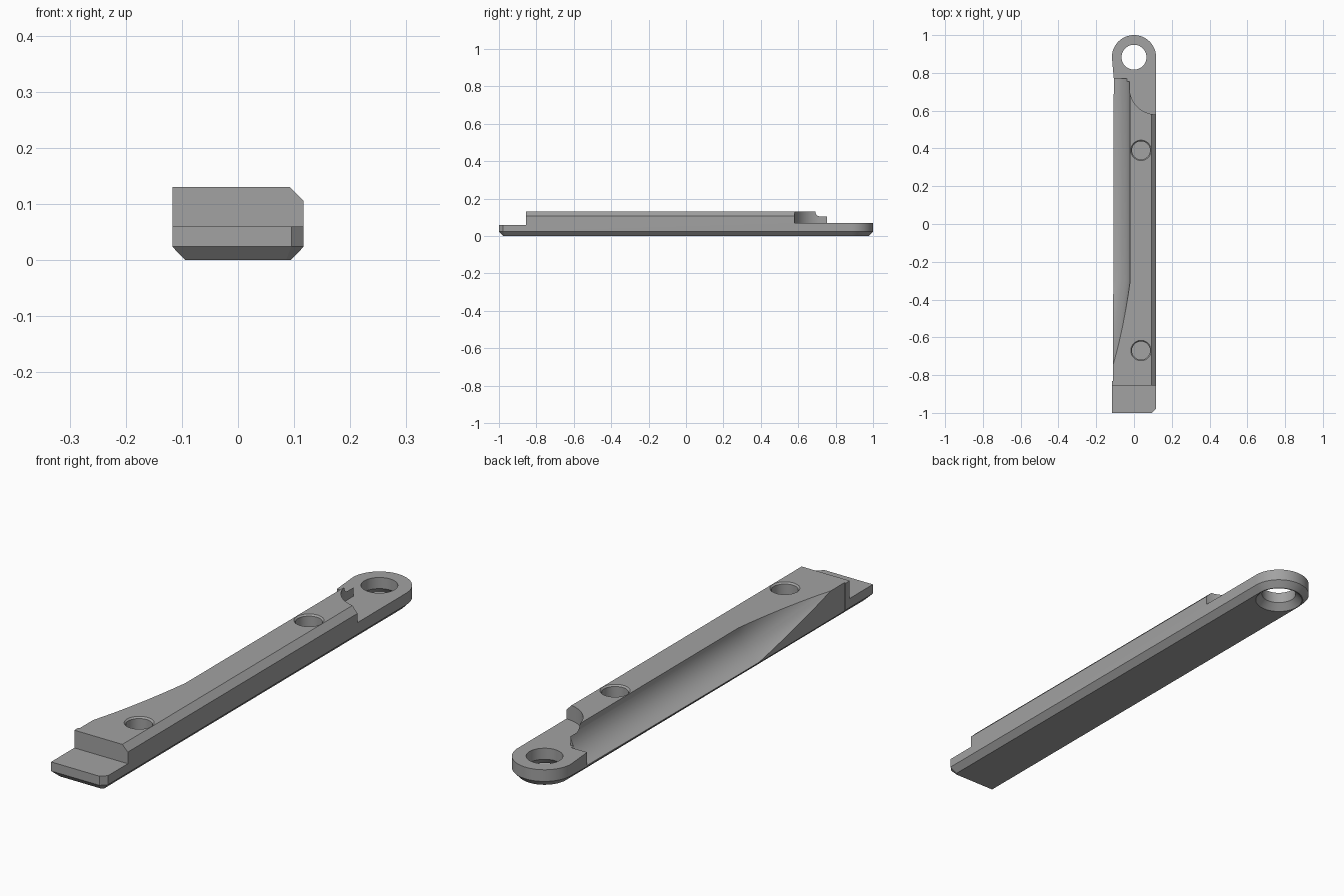
import bpy, bmesh, math

if "Cube" in bpy.data.objects:
    bpy.data.objects.remove(bpy.data.objects["Cube"])

W = 0.117          # half width
H = 0.13           # full height
EYE = 1 - W        # y of the eye centre


def arc(cx, cy, r, a0, a1, n):
    return [(cx + r * math.cos(math.radians(a0 + (a1 - a0) * i / n)),
             cy + r * math.sin(math.radians(a0 + (a1 - a0) * i / n))) for i in range(n + 1)]


def loft(name, rings):
    """Closed solid through rings that share one point count."""
    bm = bmesh.new()
    vs = [[bm.verts.new(p) for p in ring] for ring in rings]
    n = len(vs[0])
    for a, b in zip(vs, vs[1:]):
        for i in range(n):
            j = (i + 1) % n
            bm.faces.new((a[i], a[j], b[j], b[i]))
    bm.faces.new(vs[0][::-1])
    bm.faces.new(vs[-1])
    bmesh.ops.recalc_face_normals(bm, faces=bm.faces)
    me = bpy.data.meshes.new(name)
    bm.to_mesh(me)
    bm.free()
    ob = bpy.data.objects.new(name, me)
    bpy.context.collection.objects.link(ob)
    return ob


def prism(name, pts, z0, z1):
    return loft(name, [[(x, y, z) for x, y in pts] for z in (z0, z1)])


def turned(name, x, y, profile, n=48):
    """Round cutter from (radius, z) pairs."""
    return loft(name, [[(px, py, z) for px, py in arc(x, y, r, 0, 360, n)[:-1]] for r, z in profile])


def outline(e):
    """Plan of the bar, inset by e."""
    k = 0.022 + 0.41 * e
    return ([(-W + e, -1 + e), (W - k, -1 + e), (W - e, -1 + k)]
            + arc(0, EYE, W - e, 0, 180, 48))


# Bar with a chamfered underside
bar = loft("bar", [[(x, y, z) for x, y in outline(e)]
                   for e, z in ((0.023, 0), (0, 0.024), (0, H))])

cutters = []
# Low tab at the front
cutters.append(prism("tab_cut", [(-0.3, -1.2), (0.3, -1.2), (0.3, -0.855), (-0.3, -0.855)], 0.06, 0.3))
# Low eye end with a concave shoulder
cutters.append(prism("eye_end_cut", [(-0.3, 1.2), (-0.3, 0.755), (-0.023, 0.755)]
                     + arc(0.117, 0.72, 0.14, 180, 270, 24) + [(0.3, 0.58), (0.3, 1.2)], 0.07, 0.3))
# Shallow relief along the left side
cutters.append(prism("side_relief_cut", [(-0.3, -0.83), (-0.111, -0.83), (-0.107, 0.77),
                                         (-W, EYE), (-0.3, EYE)], -0.1, 0.3))
# Chamfer along the right top edge
cutters.append(loft("edge_chamfer_cut", [[(W - 0.024, y, H), (W + 0.026, y, H - 0.05),
                                          (W + 0.026, y, H + 0.05), (W - 0.024, y, H + 0.05)]
                                         for y in (-1.1, 1.1)]))
# Round groove that runs out to the left at the front
rings = []
for y, t in ((0.77, 0), (-0.3, 0), (-0.84, 1.2)):
    rings.append([(x, y, z) for x, z in arc(-0.135 - 0.06 * t, H + 0.08 * t, 0.115, 0, 360, 64)[:-1]])
cutters.append(loft("groove_cut", rings))
# Eye hole, countersunk from below
cutters.append(turned("eye_hole_cut", 0, EYE, [(0.1, -0.01), (0.066, 0.026), (0.066, 0.2)]))
# Two blind screw holes with a fine lead-in
for i, y in enumerate((0.39, -0.67)):
    cutters.append(turned(f"screw_hole_cut_{i}", 0.037, y,
                          [(0.048, 0.04), (0.048, H - 0.006), (0.054, H), (0.054, 0.2)]))

bpy.context.view_layer.objects.active = bar
bar.select_set(True)
for c in cutters:
    c.hide_render = True
    m = bar.modifiers.new(c.name, 'BOOLEAN')
    m.operation = 'DIFFERENCE'
    m.solver = 'EXACT'
    m.object = c
    bpy.ops.object.modifier_apply(modifier=m.name)
for c in cutters:
    bpy.data.objects.remove(c)

# Plain grey finish
grey = bpy.data.materials.new("grey")
grey.diffuse_color = (0.36, 0.36, 0.36, 1)
grey.use_nodes = True
grey.node_tree.nodes["Principled BSDF"].inputs["Base Color"].default_value = grey.diffuse_color
bar.data.materials.clear()
bar.data.materials.append(grey)
for p in bar.data.polygons:
    p.material_index = 0
bpy.ops.object.shade_smooth_by_angle(angle=math.radians(25))
